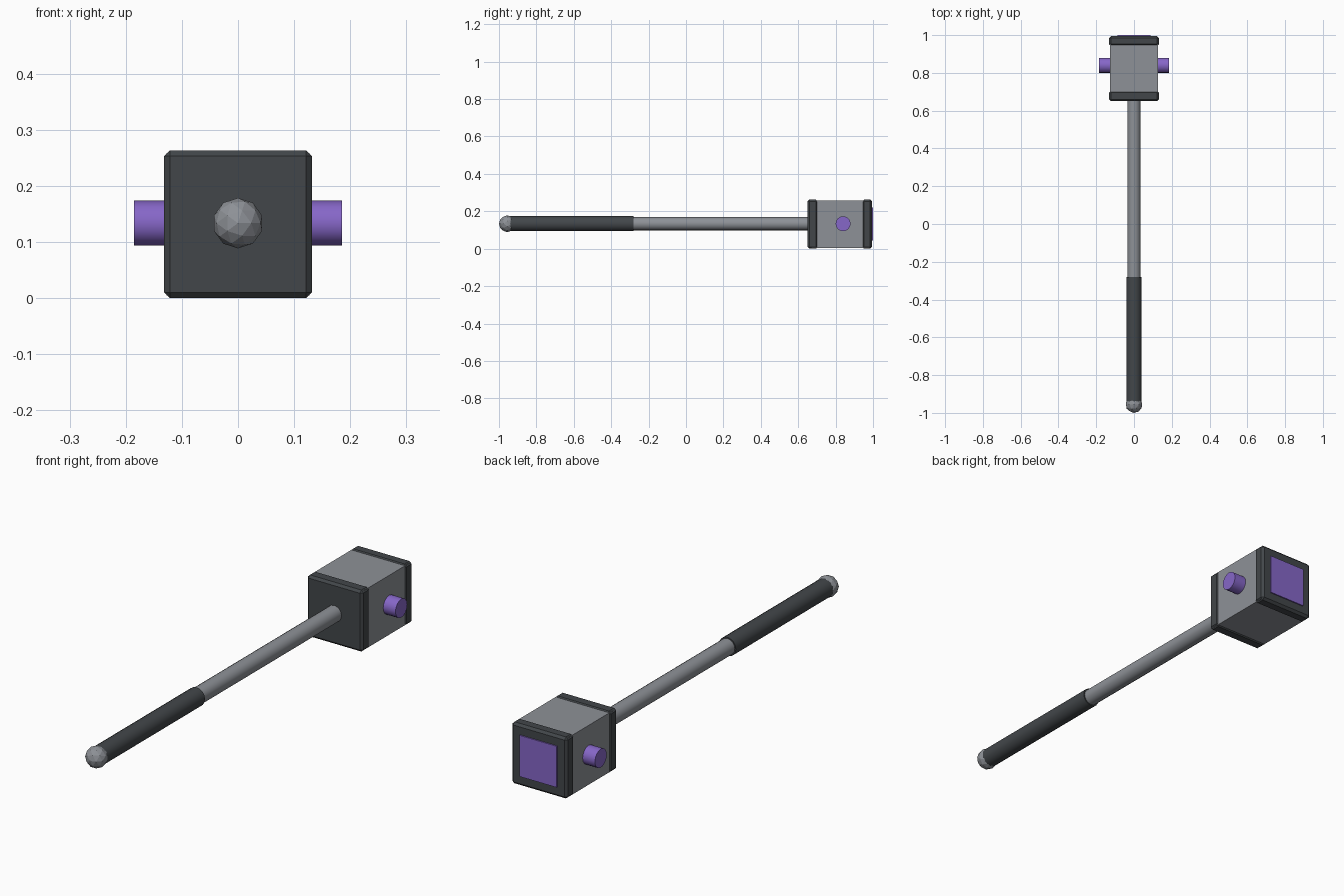
import bpy, math

if "Cube" in bpy.data.objects:
    bpy.data.objects.remove(bpy.data.objects["Cube"])

def material(name, rgb):
    m = bpy.data.materials.new(name)
    m.diffuse_color = (*rgb, 1)
    m.use_nodes = True
    m.node_tree.nodes["Principled BSDF"].inputs["Base Color"].default_value = m.diffuse_color
    return m

STEEL = material("steel grey", (0.27, 0.285, 0.31))
DARK = material("dark iron", (0.055, 0.062, 0.068))
PURPLE = material("purple", (0.24, 0.135, 0.58))
Z = 0.1315  # height of the hammer axis

def finish(name, mat, smooth=False):
    ob = bpy.context.object
    ob.name = name
    ob.data.materials.append(mat)
    bpy.ops.object.transform_apply(location=False, rotation=True, scale=True)
    if smooth:
        bpy.ops.object.shade_smooth_by_angle(angle=math.radians(40))
    return ob

def box(name, mat, y0, y1, half, bevel=0):
    bpy.ops.mesh.primitive_cube_add(size=1, location=(0, (y0 + y1) / 2, Z))
    bpy.context.object.scale = (2 * half, y1 - y0, 2 * half)
    ob = finish(name, mat)
    if bevel:
        mod = ob.modifiers.new("chamfer", 'BEVEL')
        mod.width, mod.segments = bevel, 1
    return ob

def rod(name, mat, radius, length, loc, rot):
    bpy.ops.mesh.primitive_cylinder_add(vertices=16, radius=radius, depth=length,
                                        location=loc, rotation=rot)
    return finish(name, mat, True)

# Hammer head: block, two chamfered end caps, striking plate
box("head_block", STEEL, 0.67, 0.98, 0.127)
box("front_cap", DARK, 0.65, 0.705, 0.1315, 0.01)
box("back_cap", DARK, 0.942, 0.995, 0.1315, 0.01)
box("striking_plate", PURPLE, 0.991, 1.0, 0.088)

# Side pegs
for side, s in (("left", -1), ("right", 1)):
    rod(side + "_peg", PURPLE, 0.04, 0.085, (s * 0.1425, 0.84, Z + 0.002),
        (0, math.pi / 2, 0))

# Handle shaft and grip
along_y = (math.pi / 2, 0, 0)
rod("shaft", STEEL, 0.035, 0.98, (0, 0.19, Z + 0.002), along_y)
rod("grip", DARK, 0.04, 0.675, (0, -0.6175, Z + 0.002), along_y)

# Faceted pommel
bpy.ops.mesh.primitive_ico_sphere_add(subdivisions=2, radius=0.045,
                                      location=(0, -0.955, Z + 0.002), rotation=along_y)
finish("pommel", STEEL)
